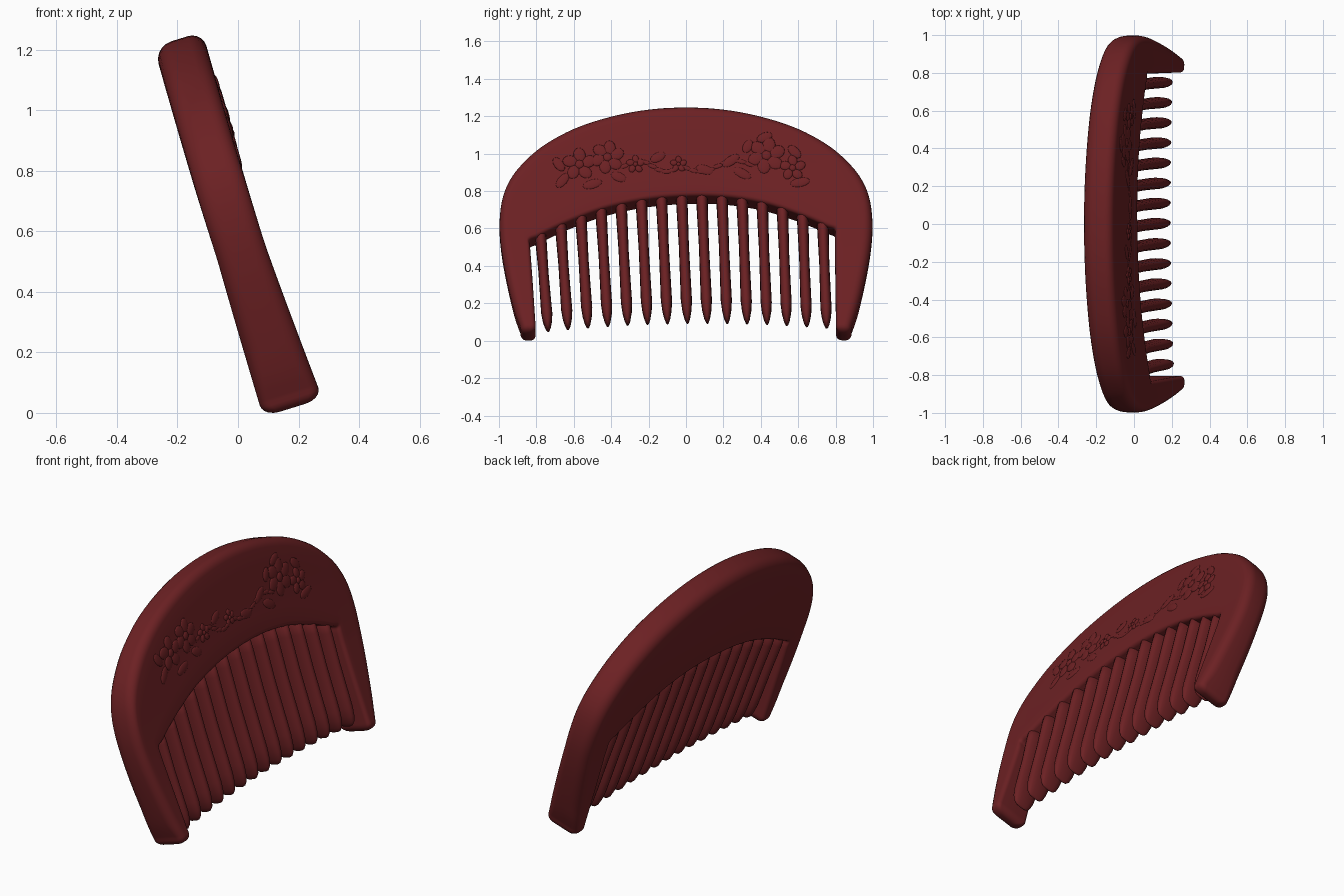
import bpy, bmesh, math
from mathutils import Vector

if "Cube" in bpy.data.objects:
    bpy.data.objects.remove(bpy.data.objects["Cube"])

mat = bpy.data.materials.new("dark_red_wood")
mat.diffuse_color = (0.15, 0.015, 0.017, 1)
mat.use_nodes = True
mat.node_tree.nodes["Principled BSDF"].inputs["Base Color"].default_value = mat.diffuse_color
TILT = math.radians(17.3)
S, C = math.sin(TILT), math.cos(TILT)


def place(y, v, w):
    """Comb coordinates (across, height, thickness) to the leaning, slightly bowed comb."""
    w -= 0.010 * math.sin(math.pi * min(max(v / 1.25, 0), 1))
    return Vector((0.176 - S * v + C * w, y, 0.032 + C * v + S * w))


def half_thick(v):
    return 0.083 + 0.019 * max(0, 1 - max(v, 0) / 0.5) + 0.004 * max(0, v - 0.7)


def finish(name, bm):
    bmesh.ops.recalc_face_normals(bm, faces=bm.faces)
    me = bpy.data.meshes.new(name)
    bm.to_mesh(me)
    bm.free()
    ob = bpy.data.objects.new(name, me)
    bpy.context.collection.objects.link(ob)
    me.materials.append(mat)
    for p in me.polygons:
        p.use_smooth = True
    return ob


def loft(bm, rings):
    """Skin a list of closed rings and cap both ends."""
    vs = [[bm.verts.new(p) for p in r] for r in rings]
    n = len(vs[0])
    for a, b in zip(vs, vs[1:]):
        for i in range(n):
            j = (i + 1) % n
            bm.faces.new((a[i], a[j], b[j], b[i]))
    bm.faces.new(vs[0])
    bm.faces.new(vs[-1])


def catmull(pts, sub):
    out = []
    for i in range(len(pts) - 1):
        p = [Vector(pts[min(max(i + k, 0), len(pts) - 1)]) for k in (-1, 0, 1, 2)]
        for s in range(sub):
            t = s / sub
            out.append(0.5 * (2 * p[1] + (p[2] - p[0]) * t
                       + (2 * p[0] - 5 * p[1] + 4 * p[2] - p[3]) * t * t
                       + (3 * p[1] - p[0] - 3 * p[2] + p[3]) * t ** 3))
    return out + [Vector(pts[-1])]


# Body: horseshoe swept between an outer and an inner outline (y, v, y, v)
half = [(.885, .025, .803, .025), (.918, .12, .805, .10), (.955, .28, .808, .25),
        (.985, .45, .812, .40), (.997, .60, .815, .50), (.985, .735, .815, .54),
        (.95, .84, .77, .56), (.885, .935, .68, .605), (.77, 1.042, .56, .655),
        (.60, 1.14, .43, .70), (.40, 1.208, .28, .733), (.20, 1.247, .14, .75),
        (0, 1.259, 0, .755)]
full = half + [(-a, b, -c, d) for a, b, c, d in reversed(half[:-1])]
# the inner opening is slightly skewed: higher on one side, leaning to the other
full = [(a, b, c - .02 * d / .55 * abs(c) / .81, d + .038 * c * min(1, d / .5))
        for a, b, c, d in full]
stations = catmull([Vector(p) for p in full], 5)


def section(st, shrink=0, drop=0):
    P, Q = Vector((st[0], st[1] - drop)), Vector((st[2], st[3] - drop))
    mid, along = (P + Q) / 2, (P - Q)
    L = along.length / 2 - shrink * 0.55
    along.normalize()
    h = half_thick(mid.y) - shrink
    pts = []
    for k, (sa, sb, R) in enumerate([(1, 1, .05), (-1, 1, .022), (-1, -1, .022), (1, -1, .06)]):
        r = min(R, 0.9 * L, 0.9 * h)
        for i in range(6):
            a = math.pi / 2 * (k + i / 5)
            pts.append((sa * (L - r) + r * math.cos(a), sb * (h - r) + r * math.sin(a)))
    ring = []
    for i, p in enumerate(pts):
        q = pts[(i + 1) % len(pts)]
        n = 5 if i % 12 == 5 else 1      # extra cuts across the broad faces
        for s in range(n):
            a, b = p[0] + (q[0] - p[0]) * s / n, p[1] + (q[1] - p[1]) * s / n
            c = mid + along * a
            ring.append(place(c.x, c.y, b))
    return ring


caps = [(0.055 * (1 - math.cos(a)), 0.04 * math.sin(a)) for a in (math.pi / 2, 1.25, .9, .6, .3)]
rings = [section(stations[0], s, d) for s, d in caps]
rings += [section(s) for s in stations]
rings += [section(stations[-1], s, d) for s, d in reversed(caps)]
# rest the legs exactly on the ground
low = min(p.z for r in rings for p in r)
for r in rings:
    for p in r:
        p.z -= low
bm = bmesh.new()
loft(bm, rings)
finish("comb_body", bm)

# Teeth: tapering rounded prongs, leaning slightly, tips following a shallow arch
for k in range(15):
    y0 = -0.737 + 0.1064 * k
    q = y0 / 0.75
    tip = 0.066 - 0.036 * q * q + 0.01 * q
    root = 0.785 - 0.185 * q * q + 0.035 * q
    lean = -0.032 + 0.01 * q
    rings = []
    for f, wid, dep in [(0, .02, .055), (.03, .031, .076), (.12, .030, .078), (.4, .027, .072),
                        (.7, .029, .069), (.82, .030, .067), (.9, .025, .062),
                        (.96, .016, .052), (.99, .008, .037), (1, .003, .020)]:
        v = root + (tip - root) * f
        ring = []
        for i in range(16):
            a = math.tau * i / 16
            ca, sa = math.cos(a), math.sin(a)
            p = place(y0 + lean * (1 - f) + wid * math.copysign(abs(ca) ** .8, ca), v,
                      dep * math.copysign(abs(sa) ** .8, sa))
            ring.append(p - Vector((0, 0, low)))
        rings.append(ring)
    bm = bmesh.new()
    loft(bm, rings)
    finish(f"tooth_{k + 1}", bm)

# Carved flower relief on the broad decorated side
bm = bmesh.new()


def blob(y, v, ly, lv, rot=0, tall=0.008):
    new = bmesh.ops.create_uvsphere(bm, u_segments=12, v_segments=8, radius=1)["verts"]
    c, s = math.cos(rot), math.sin(rot)
    for p in new:
        a, b, w = p.co.x * ly, p.co.y * lv, p.co.z * tall
        vv = v + a * s + b * c
        p.co = place(y + a * c - b * s, vv, half_thick(vv) - 0.001 + w) - Vector((0, 0, low))


def flower(y, v, r, petals):
    for i in range(petals):
        a = math.tau * i / petals + 0.3
        blob(y + r * .58 * math.cos(a), v + r * .58 * math.sin(a), r * .46, r * .36, a + .25)
    blob(y, v, r * .28, r * .28, 0, .011)


def vine(y0, v0, y1, v1, wave):
    for i in range(9):
        t = i / 8
        blob(y0 + (y1 - y0) * t, v0 + (v1 - v0) * t + wave * math.sin(t * math.tau),
             .03, .012, wave * 12 * math.cos(t * math.tau), .005)


for y, v, r, n in [(-.42, .97, .09, 6), (-.57, .93, .09, 5), (-.27, .93, .05, 5),
                   (.43, .98, .10, 6), (.57, .91, .07, 5), (-.04, .93, .045, 5)]:
    flower(y, v, r, n)
for y, v, ln, a in [(-.66, .84, .05, .9), (-.68, .93, .045, 2.2), (-.5, .82, .055, .3),
                    (-.36, .86, .045, -.4), (-.15, .97, .045, .5), (.1, .90, .05, -.3),
                    (.24, .95, .055, .6), (.3, .88, .055, -.5), (.42, 1.08, .045, .4),
                    (.58, 1.0, .045, -.8), (.61, .83, .055, .2), (.33, 1.03, .04, 1.1)]:
    blob(y, v, ln, .026, a, .007)
vine(-.33, .92, -.03, .92, .03)
vine(0, .91, .34, .93, -.025)
finish("carved_flowers", bm)
